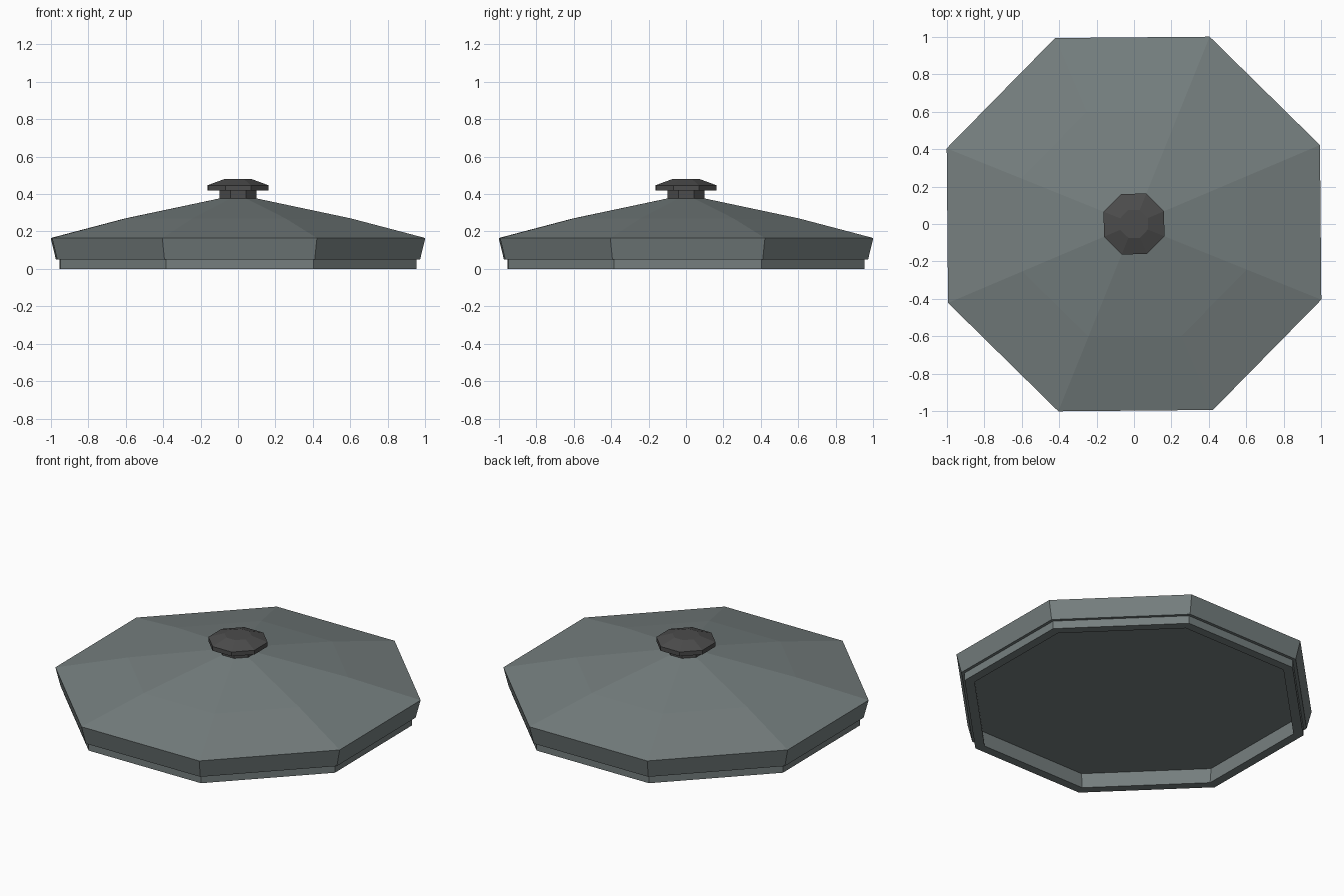
import bpy, bmesh, math

if "Cube" in bpy.data.objects:
    bpy.data.objects.remove(bpy.data.objects["Cube"])

SIDES = 8
TURN = math.radians(23.0)          # octagon corners, very slightly turned


def material(name, color):
    m = bpy.data.materials.new(name)
    m.diffuse_color = (*color, 1)
    m.use_nodes = True
    m.node_tree.nodes["Principled BSDF"].inputs["Base Color"].default_value = m.diffuse_color
    return m


def lathe(name, profile, mat):
    """Spin (corner radius, z) points into a flat-faced octagonal solid."""
    bm = bmesh.new()
    rings = []
    for r, z in profile:
        rings.append([bm.verts.new((r * math.cos(TURN + i * math.tau / SIDES),
                                    r * math.sin(TURN + i * math.tau / SIDES), z))
                      for i in range(SIDES)])
    bm.faces.new(rings[0])
    bm.faces.new(rings[-1])
    for a, b in zip(rings, rings[1:]):
        for i in range(SIDES):
            j = (i + 1) % SIDES
            bm.faces.new((a[i], a[j], b[j], b[i]))
    bmesh.ops.recalc_face_normals(bm, faces=bm.faces)
    mesh = bpy.data.meshes.new(name)
    bm.to_mesh(mesh)
    bm.free()
    mesh.materials.append(mat)
    obj = bpy.data.objects.new(name, mesh)
    bpy.context.collection.objects.link(obj)
    return obj


shell = material("grey_green", (0.18, 0.212, 0.212))
dark = material("dark_grey", (0.072, 0.072, 0.072))

# Lid body: flat recess underneath, stepped base rim, flared edge, two-slope roof
recess = [(0.982, 0.10), (0.97, 0.0)]
outside = [(1.03, 0.0), (1.03, 0.05), (1.05, 0.05), (1.08, 0.165),
           (0.65, 0.27), (0.11, 0.376)]
lathe("lid_body", recess + outside, shell)

# Knob: short neck with a wider bevelled cap
lathe("knob_neck", [(0.108, 0.375), (0.108, 0.425)], dark)
lathe("knob_cap", [(0.175, 0.42), (0.175, 0.447), (0.08, 0.48)], dark)
